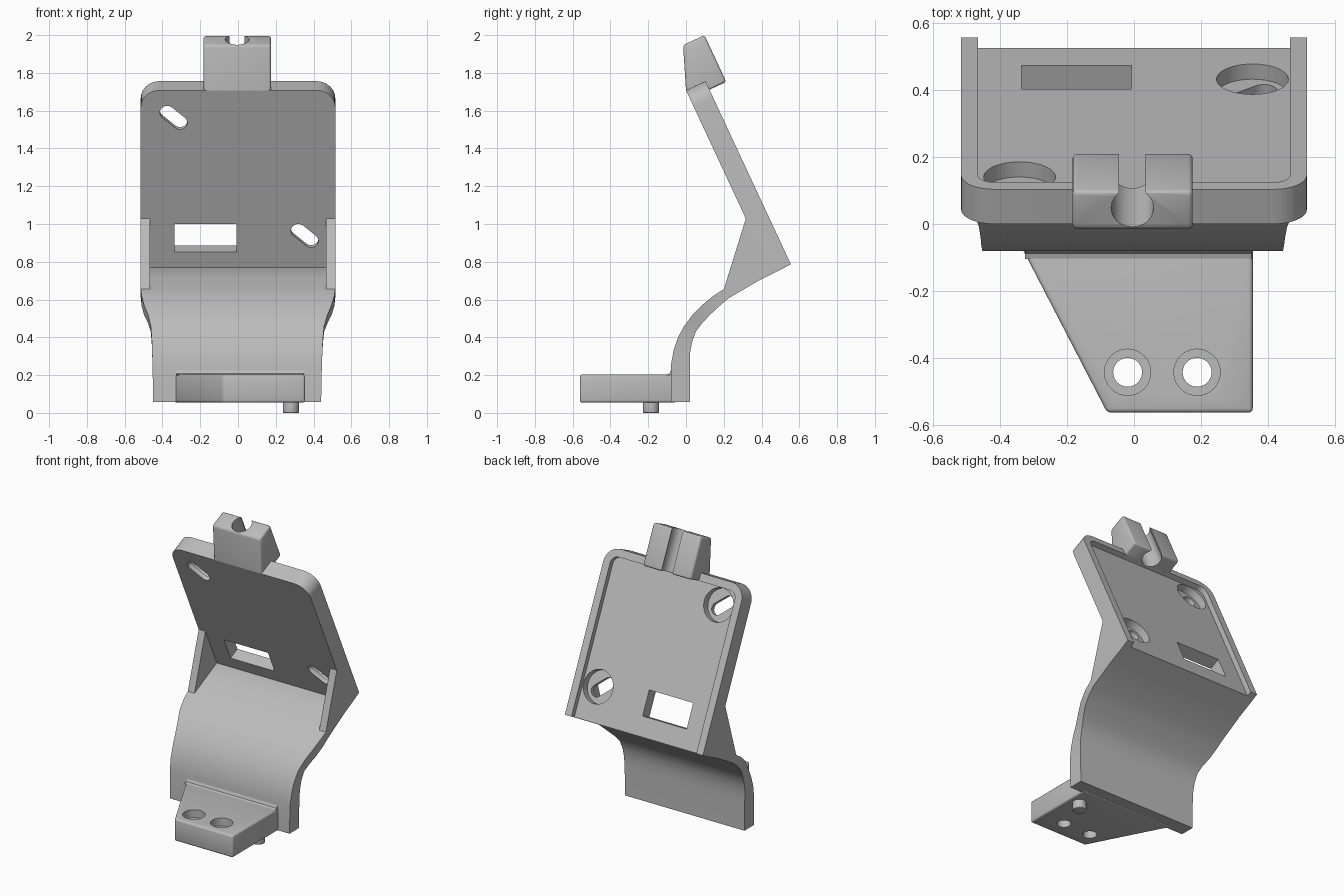
import bpy, bmesh, math
from mathutils import Matrix, Vector

cube = bpy.data.objects.get("Cube")
if cube:
    bpy.data.objects.remove(cube)

grey = bpy.data.materials.new("light grey plastic")
grey.use_nodes = True
colour = (0.5, 0.5, 0.5, 1)
grey.diffuse_color = colour
grey.node_tree.nodes["Principled BSDF"].inputs["Base Color"].default_value = colour


# ---- helpers ----
def frame(a, b, c, origin=(0, 0, 0)):
    m = Matrix((a, b, c)).transposed().to_4x4()
    m.translation = Vector(origin)
    return m


X, Y, Z = Vector((1, 0, 0)), Vector((0, 1, 0)), Vector((0, 0, 1))
tilt = math.radians(25)
U = Vector((0, math.sin(tilt), -math.cos(tilt)))   # down the plate
N = Vector((0, math.cos(tilt), math.sin(tilt)))    # out of the plate's back
TOP = (0, 0, 1.708)
FLAT = frame(X, Y, Z)
SIDE = frame(Y, Z, X)
PLATE = frame(X, U, N, TOP)
CLIP_SIDE = frame(U, N, X, TOP)
CLIP_END = frame(N, X, U, TOP)


def finish(name, bm):
    bmesh.ops.recalc_face_normals(bm, faces=bm.faces)
    mesh = bpy.data.meshes.new(name)
    bm.to_mesh(mesh)
    bm.free()
    mesh.materials.append(grey)
    ob = bpy.data.objects.new(name, mesh)
    bpy.context.collection.objects.link(ob)
    return ob


def prism(name, pts, lo, hi, space=FLAT):
    bm = bmesh.new()
    rings = [[bm.verts.new(space @ Vector((p[0], p[1], h))) for p in pts] for h in (lo, hi)]
    for ring in rings:
        bm.faces.new(ring)
    for i in range(len(pts)):
        j = (i + 1) % len(pts)
        bm.faces.new((rings[0][i], rings[0][j], rings[1][j], rings[1][i]))
    return finish(name, bm)


def arc(cx, cy, r, start, end, steps=10):
    angles = [math.radians(start + (end - start) * i / steps) for i in range(steps + 1)]
    return [(cx + r * math.cos(a), cy + r * math.sin(a)) for a in angles]


def circle(cx, cy, r):
    return arc(cx, cy, r, 0, 360, 40)[:-1]


def rect(x0, x1, y0, y1):
    return [(x0, y0), (x1, y0), (x1, y1), (x0, y1)]


def round_top(half, top, bottom, r):
    return (arc(-half + r, top + r, r, 180, 270) + arc(half - r, top + r, r, 270, 360)
            + [(half, bottom), (-half, bottom)])


def apply(ob, mod):
    bpy.context.view_layer.objects.active = ob
    bpy.ops.object.modifier_apply(modifier=mod.name)


def bevel(ob, width):
    mod = ob.modifiers.new("bevel", 'BEVEL')
    mod.width, mod.segments = width, 3
    mod.limit_method, mod.angle_limit = 'ANGLE', math.radians(60)
    apply(ob, mod)


def cut(ob, *cutters):
    for cutter in cutters:
        mod = ob.modifiers.new("cut", 'BOOLEAN')
        mod.operation, mod.solver, mod.object = 'DIFFERENCE', 'EXACT', cutter
        apply(ob, mod)


# ---- tilted back plate with a rim around a shallow tray ----
LENGTH, HALF, INNER, FLOOR = 1.07, 0.515, 0.465, 0.08
plate = prism("tilted_plate", round_top(HALF, 0, LENGTH, 0.1), 0, 0.114, PLATE)
cutters = [prism("tray_cutter", round_top(INNER, 0.05, 1.2, 0.05), FLOOR, 0.3, PLATE),
           prism("window_cutter", rect(-0.335, -0.007, 0.78, 0.945), -0.1, 0.3, PLATE)]
for cx, cu in ((-0.341, 0.16), (0.353, 0.85)):
    slot = arc(cx + 0.034, cu + 0.03, 0.039, -49, 131) + arc(cx - 0.034, cu - 0.03, 0.039, 131, 311)
    cutters.append(prism("slot_cutter", slot, -0.1, 0.3, PLATE))
    cutters.append(prism("bore_cutter", circle(cx, cu, 0.107), 0.03, 0.1, PLATE))

# ---- clip with a keyhole channel ----
clip = prism("top_clip", [(0, 0), (-0.223, 0.087), (-0.223, 0.212), (0.05, 0.212), (0.05, 0.04)],
             -0.183, 0.175, CLIP_SIDE)
bevel(clip, 0.014)
keyhole = arc(0.157, -0.005, 0.063, 39.4, 320.6, 28) + [(0.3, -0.045), (0.3, 0.035)]
channel = prism("channel_cutter", keyhole, -0.4, 0.051, CLIP_END)
cut(clip, channel)
cut(plate, *cutters, channel)
cutters.append(channel)

# ---- side gussets ----
gusset = [(0.317, 1.03), (0.2, 0.653), (0.45, 0.765), (0.46, 0.9)]
prism("left_gusset", gusset, INNER, HALF, SIDE)
prism("right_gusset", gusset, -HALF, -INNER, SIDE)

# ---- curved arm, lofted: front y, z, back y, z, left and right width ----
stations = [(0.438, 0.77, 0.525, 0.77, HALF, HALF),
            (0.32, 0.713, 0.39, 0.703, HALF, HALF),
            (0.2, 0.655, 0.23, 0.61, HALF, HALF),
            (0.145, 0.62, 0.177, 0.566, 0.51, 0.51),
            (0.085, 0.57, 0.125, 0.517, 0.495, 0.497),
            (0.035, 0.52, 0.085, 0.475, 0.474, 0.476),
            (-0.01, 0.46, 0.052, 0.43, 0.456, 0.462),
            (-0.042, 0.4, 0.032, 0.375, 0.45, 0.457),
            (-0.066, 0.33, 0.022, 0.32, 0.447, 0.455),
            (-0.08, 0.25, 0.02, 0.26, 0.444, 0.452),
            (-0.08, 0.058, 0.02, 0.058, 0.44, 0.45)]
bm = bmesh.new()
loops = []
for yf, zf, yb, zb, left, right in stations:
    corners = ((-right, yf, zf), (left, yf, zf), (left, yb, zb), (-right, yb, zb))
    loops.append([bm.verts.new(c) for c in corners])
for a, b in zip(loops, loops[1:]):
    for i in range(4):
        j = (i + 1) % 4
        bm.faces.new((a[i], a[j], b[j], b[i]))
bm.faces.new(loops[0])
bm.faces.new(loops[-1])
finish("curved_arm", bm)

# ---- foot with two counterbored screw holes, a fillet and a peg ----
foot = prism("mounting_foot", [(-0.345, -0.05), (-0.08, -0.562), (0.354, -0.562), (0.354, -0.05)],
             0.055, 0.203)
bevel(foot, 0.012)
for hx in (-0.019, 0.188):
    hole = prism("hole_cutter", circle(hx, -0.442, 0.043), 0, 0.3)
    sink = prism("sink_cutter", circle(hx, -0.442, 0.069), 0.15, 0.3)
    cut(foot, hole, sink)
    cutters += [hole, sink]
prism("foot_fillet", [(-0.075, 0.195), (-0.105, 0.202), (-0.088, 0.208), (-0.08, 0.225), (-0.075, 0.225)],
      -0.325, 0.35, SIDE)
peg = prism("locating_peg", circle(0.28, -0.185, 0.043), 0, 0.08)
bevel(peg, 0.006)

# ---- tidy up and shade ----
for cutter in cutters:
    bpy.data.objects.remove(cutter)
bpy.ops.object.select_all(action='DESELECT')
for ob in bpy.context.scene.objects:
    if ob.type == 'MESH':
        ob.select_set(True)
        bpy.context.view_layer.objects.active = ob
bpy.ops.object.shade_smooth_by_angle(angle=math.radians(30))
